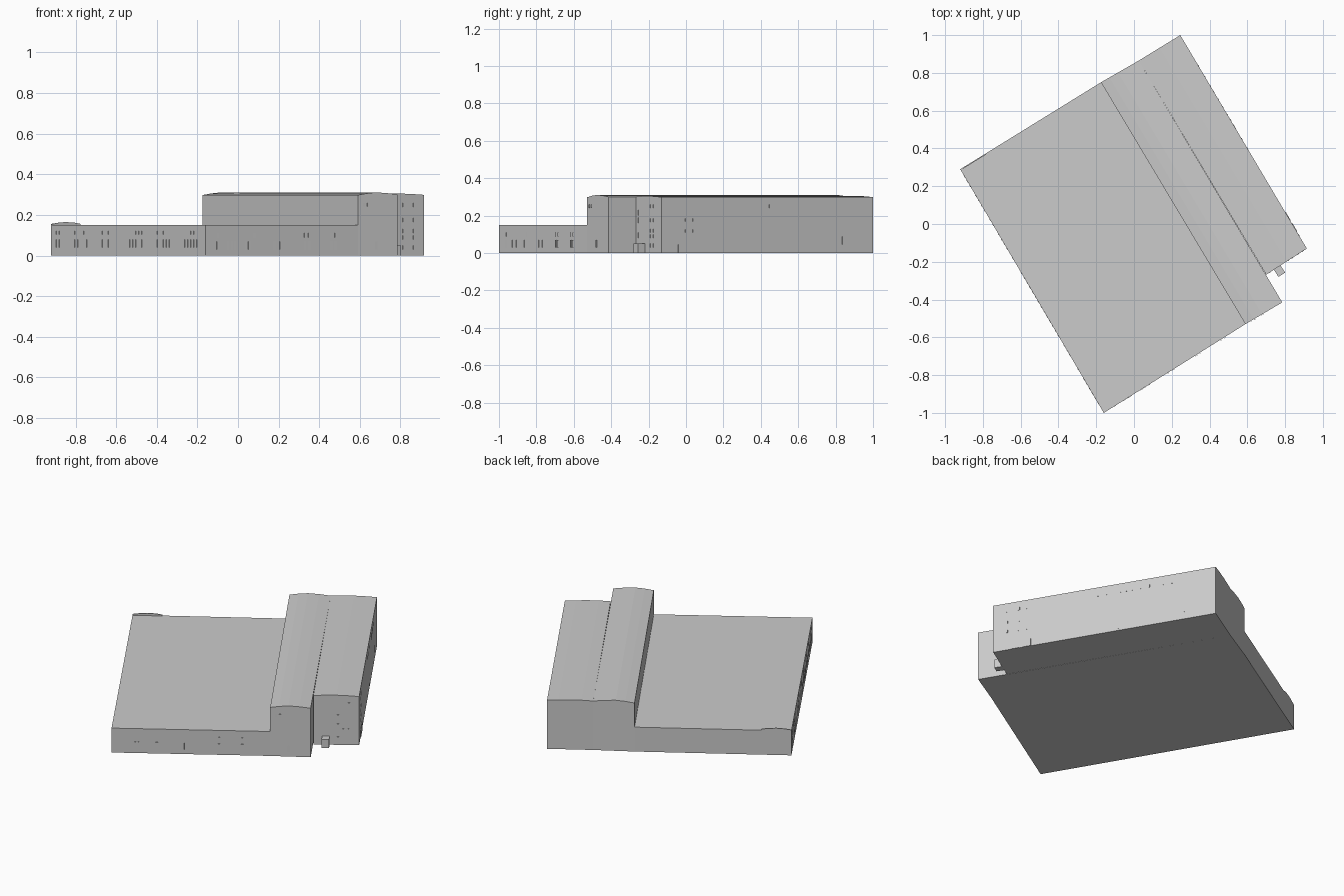
import bpy, random
from mathutils import Vector

if "Cube" in bpy.data.objects:
    bpy.data.objects.remove(bpy.data.objects["Cube"])

random.seed(4)

# Plan corners of the complex
W_BACK, W_FRONT = Vector((-0.92, 0.29)), Vector((-0.16, -1.0))
H_FRONT, H_BACK = Vector((0.59, -0.53)), Vector((-0.175, 0.75))
M_FRONT, M_BACK = Vector((0.785, -0.415)), Vector((0.025, 0.865))
E_INNER = Vector((0.70, -0.268))
E_FRONT, E_BACK = Vector((0.915, -0.13)), Vector((0.245, 1.0))


def add_mesh(name, verts, faces):
    mesh = bpy.data.meshes.new(name)
    mesh.from_pydata(verts, [], faces)
    mesh.update()
    obj = bpy.data.objects.new(name, mesh)
    bpy.context.collection.objects.link(obj)
    return obj


def hall(name, fl, fr, br, bl, roof):
    """Extrude a (position across, height) roof profile from front to back."""
    section = [(0, 0)] + roof + [(1, 0)]
    n = len(section)
    verts = [(*a.lerp(b, s), z) for a, b in ((fl, fr), (bl, br)) for s, z in section]
    faces = [(i, i + n, (i + 1) % n + n, (i + 1) % n) for i in range(n)]
    faces += [tuple(range(n))[::-1][::-1], tuple(range(n, 2 * n))[::-1]]
    obj = add_mesh(name, verts, faces)
    obj.data.flip_normals()
    return obj


def wall_boxes(name, a, b, boxes, depth=0.0015):
    """Boxes (distance share, width, z0, z1) on the outside of wall a -> b."""
    d = (b - a).normalized()
    out = Vector((d.y, -d.x)) * depth
    verts, faces = [], []
    for t, w, z0, z1 in boxes:
        c = a.lerp(b, t)
        p, q = c - d * w / 2, c + d * w / 2
        k = len(verts)
        for z in (z0, z1):
            verts += [(*v, z) for v in (p, q, q + out, p + out)]
        faces += [tuple(k + i for i in f) for f in
                  ((3, 2, 6, 7), (0, 3, 7, 4), (2, 1, 5, 6), (4, 7, 6, 5), (0, 1, 2, 3))]
    return add_mesh(name, verts, faces)


# Main volumes
hall("low_hall", W_FRONT, H_FRONT, H_BACK, W_BACK, [(0, 0.15), (1, 0.15)])
hall("tall_hall", H_FRONT, M_FRONT, M_BACK, H_BACK,
     [(0, 0.298), (0.22, 0.306), (0.45, 0.311), (0.72, 0.308), (1, 0.301)])
hall("east_block", E_INNER, E_FRONT, E_BACK, M_BACK,
     [(0, 0.301), (0.25, 0.304), (0.5, 0.305), (0.75, 0.303), (1, 0.299)])

# Thin curved parapet on the rear west corner
p_end = W_BACK.lerp(H_BACK, 0.19)
inset = Vector((0.003, -0.005))
hall("corner_parapet", W_BACK + inset, p_end + inset, p_end, W_BACK,
     [(0, 0.156), (0.25, 0.162), (0.5, 0.165), (0.8, 0.162), (1, 0.156)])

# West wall windows: irregular groups in two rows
west = []
for i in range(48):
    t = 0.03 + i * 0.0198
    if random.random() < 0.72:
        west.append((t, 0.012, 0.04, 0.08))
    if random.random() < 0.45:
        west.append((t, 0.012, 0.105, 0.12))
wall_boxes("west_windows", W_BACK, W_FRONT, west)

# Front wall windows, placed by x position
def fx(x):
    return (x - W_FRONT.x) / (M_FRONT.x - W_FRONT.x)

front = [(fx(x), 0.012, 0.03, 0.07) for x in
         (-0.10, -0.05, -0.03, -0.015, 0.04, 0.055, 0.18, 0.21, 0.33, 0.35, 0.46, 0.48, 0.68)]
front += [(fx(x), 0.010, 0.09, 0.11) for x in (-0.10, 0.08, 0.33, 0.35, 0.46, 0.48)]
front += [(fx(x), 0.010, 0.242, 0.26) for x in (0.62, 0.64)]
wall_boxes("front_windows", W_FRONT, M_FRONT, front)

# East block front windows: a grid of storeys
grid = [(t, 0.012, z, z + 0.02) for z in (0.03, 0.08, 0.11, 0.165, 0.24)
        for t in (0.54, 0.65, 0.78, 0.9)]
grid += [(0.08, 0.01, z, z + 0.03) for z in (0.08, 0.16, 0.2)]
wall_boxes("east_front_windows", E_INNER, E_FRONT, grid)

# East wall windows, placed by y position
def ey(y):
    return (y - E_FRONT.y) / (E_BACK.y - E_FRONT.y)

east = [(ey(y), 0.012, 0.242, 0.26) for y in
        (-0.06, 0.0, 0.04, 0.40, 0.45, 0.52, 0.55, 0.58, 0.62, 0.66, 0.70, 0.73, 0.78)]
east += [(ey(y), 0.010, z, z + 0.015) for z in (0.11, 0.17) for y in (-0.06, 0.0, 0.04)]
east += [(ey(0.51), 0.012, 0.01, 0.035), (ey(0.84), 0.012, 0.045, 0.09)]
wall_boxes("east_windows", E_FRONT, E_BACK, east)

# Two loading doors on the east wall
wall_boxes("loading_doors", E_FRONT, E_BACK,
           [(ey(-0.02), 0.05, 0, 0.045), (ey(0.04), 0.05, 0, 0.045)], 0.003)

# Entrance porch in front of the east block
wall_boxes("entrance_porch", E_INNER, E_FRONT, [(0.27, 0.042, 0, 0.052)], 0.045)
